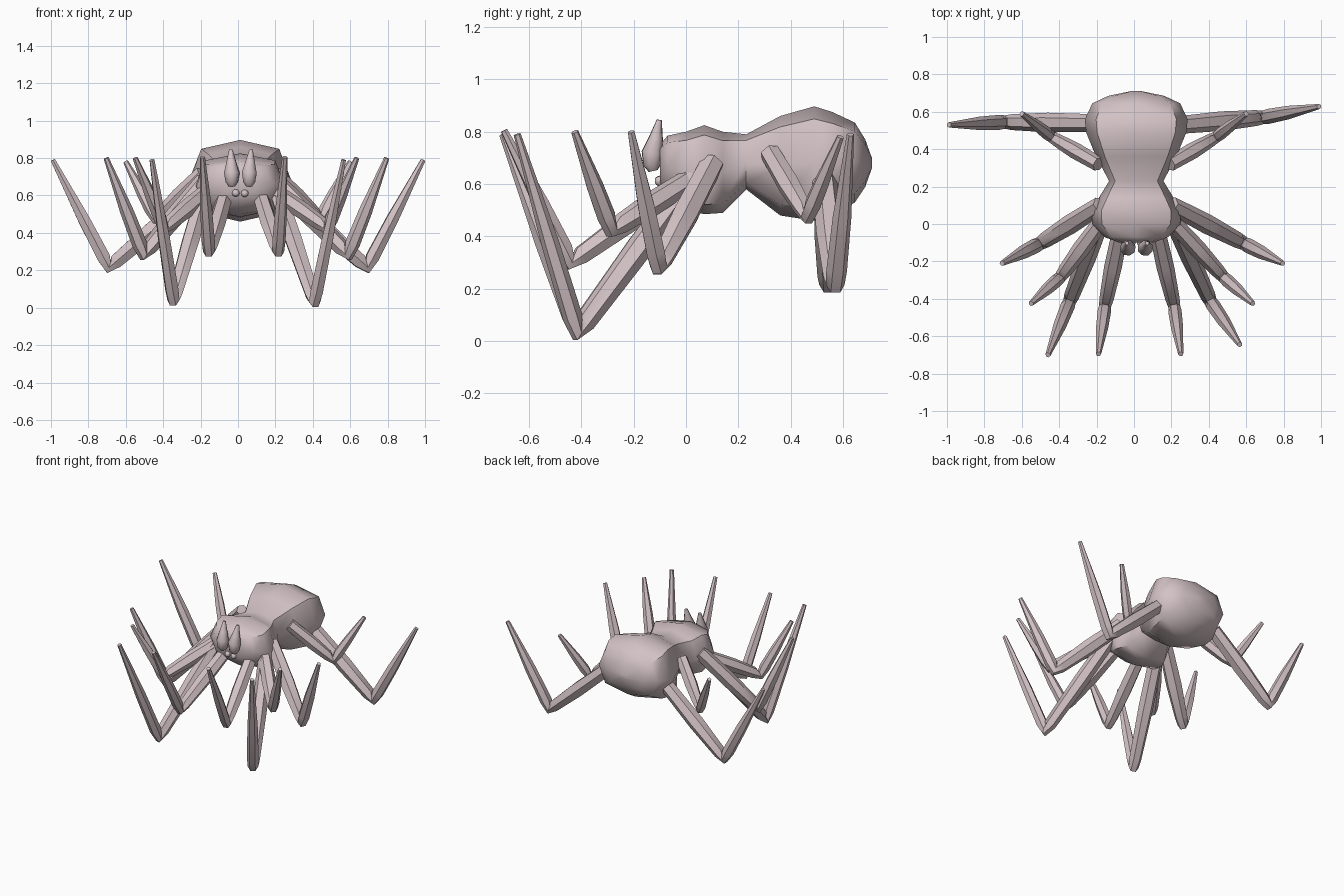
import bpy, bmesh, math
from mathutils import Vector

if "Cube" in bpy.data.objects:
    bpy.data.objects.remove(bpy.data.objects["Cube"])

skin = bpy.data.materials.new("pale pink grey")
skin.diffuse_color = (0.65, 0.54, 0.56, 1)
skin.use_nodes = True
skin.node_tree.nodes["Principled BSDF"].inputs["Base Color"].default_value = skin.diffuse_color


def loft(name, rings, angle=45):
    """Skin a list of equal rings of points and cap both ends."""
    bm = bmesh.new()
    vr = [[bm.verts.new(p) for p in r] for r in rings]
    n = len(vr[0])
    for a, b in zip(vr, vr[1:]):
        for i in range(n):
            j = (i + 1) % n
            bm.faces.new((a[i], a[j], b[j], b[i]))
    bm.faces.new(vr[0][::-1])
    bm.faces.new(vr[-1])
    bmesh.ops.recalc_face_normals(bm, faces=bm.faces)
    me = bpy.data.meshes.new(name)
    bm.to_mesh(me)
    bm.free()
    for p in me.polygons:
        p.use_smooth = True
    me.set_sharp_from_angle(angle=math.radians(angle))
    me.materials.append(skin)
    ob = bpy.data.objects.new(name, me)
    bpy.context.collection.objects.link(ob)
    return ob


def body_ring(y, w, top, bottom, cx=0.012):
    """Eight-sided boxy cross-section across the body."""
    c, h = (top + bottom) / 2, (top - bottom) / 2
    k = 0.78
    shape = [(1, 0), (k, k), (0, 1), (-k, k), (-1, 0), (-k, -k), (0, -1), (k, -k)]
    return [(cx + w * a, y, c + h * b) for a, b in shape]


def tube(name, stations, sides=6):
    """Tapered tube through (point, radius) stations."""
    pts = [Vector(p) for p, r in stations]
    side = (pts[-1] - pts[0]).cross(Vector((0, 0, 1))).normalized()
    rings = []
    for i, (p, r) in enumerate(stations):
        t = (pts[min(i + 1, len(pts) - 1)] - pts[max(i - 1, 0)]).normalized()
        u = (side - t * side.dot(t)).normalized()
        v = t.cross(u)
        rings.append([pts[i] + (u * math.cos(a) + v * math.sin(a)) * r
                      for a in (math.tau * k / sides for k in range(sides))])
    return loft(name, rings)


def leg(name, root, knee, tip, r=0.045):
    """Thigh down to the knee, then a long shin up to a thin tip."""
    a, k, t = Vector(root), Vector(knee), Vector(tip)
    d1, d2 = (k - a).normalized(), (t - k).normalized()
    tube(name, [(a, r * 0.95), (a.lerp(k, 0.5), r * 1.05),
                (k - d1 * 0.05, r * 0.85), (k, r * 0.72), (k + d2 * 0.06, r * 0.8),
                (k.lerp(t, 0.45), r * 0.72), (t, 0.014)])


# Head and abdomen in one skin with a narrow waist
loft("body", [body_ring(*s) for s in [
    (-0.10, 0.09, 0.75, 0.60), (-0.07, 0.17, 0.785, 0.55), (0.0, 0.235, 0.80, 0.50),
    (0.07, 0.24, 0.825, 0.485), (0.14, 0.20, 0.80, 0.49), (0.23, 0.145, 0.79, 0.58),
    (0.36, 0.215, 0.86, 0.48), (0.49, 0.268, 0.897, 0.46), (0.56, 0.275, 0.875, 0.48),
    (0.645, 0.235, 0.835, 0.53), (0.685, 0.15, 0.77, 0.59), (0.71, 0.03, 0.70, 0.66)]], 50)

# Twelve legs: root, knee, tip
leg("front_leg_right", (0.12, -0.02, 0.60), (0.215, -0.44, 0.30), (0.25, -0.695, 0.805))
leg("front_leg_left", (-0.07, -0.02, 0.60), (-0.155, -0.44, 0.30), (-0.19, -0.695, 0.805))
leg("second_leg_right", (0.19, 0.06, 0.68), (0.41, -0.415, 0.032), (0.565, -0.645, 0.79), 0.048)
leg("second_leg_left", (-0.16, 0.06, 0.68), (-0.345, -0.415, 0.04), (-0.46, -0.70, 0.79), 0.048)
leg("third_leg_right", (0.20, 0.02, 0.62), (0.48, -0.285, 0.425), (0.635, -0.425, 0.80))
leg("third_leg_left", (-0.17, 0.02, 0.62), (-0.395, -0.285, 0.425), (-0.55, -0.425, 0.80))
leg("fourth_leg_right", (0.20, 0.10, 0.68), (0.59, -0.105, 0.285), (0.795, -0.21, 0.80), 0.05)
leg("fourth_leg_left", (-0.18, 0.10, 0.68), (-0.505, -0.105, 0.285), (-0.705, -0.21, 0.80), 0.05)
for s, label in ((1, "right"), (-1, "left")):
    leg("short_rear_leg_" + label, (s * 0.19, 0.32, 0.72), (s * 0.44, 0.465, 0.475),
        (s * 0.60, 0.59, 0.78), 0.042)
leg("long_rear_leg_right", (0.25, 0.53, 0.61), (0.69, 0.57, 0.215), (0.99, 0.628, 0.79), 0.05)
leg("long_rear_leg_left", (-0.23, 0.54, 0.61), (-0.69, 0.545, 0.215), (-0.99, 0.53, 0.79), 0.05)

# Upright teardrop feelers on the face
for x, lean, label in ((-0.033, -0.005, "left"), (0.06, 0.01, "right")):
    tube("feeler_" + label, [
        ((x, -0.125, 0.65), 0.018), ((x, -0.13, 0.672), 0.034), ((x, -0.128, 0.72), 0.043),
        ((x + lean / 2, -0.115, 0.775), 0.028), ((x + lean, -0.102, 0.845), 0.010)], 8)

# Small round eyes below
for x, z, r in ((-0.012, 0.613, 0.02), (0.036, 0.611, 0.02)):
    rings = []
    for i in range(1, 8):
        a = math.pi * i / 8
        rings.append([(x + r * math.sin(a) * math.cos(math.tau * k / 10), -0.10 - r * math.cos(a),
                       z + r * math.sin(a) * math.sin(math.tau * k / 10)) for k in range(10)])
    loft("eye", rings, 60)
